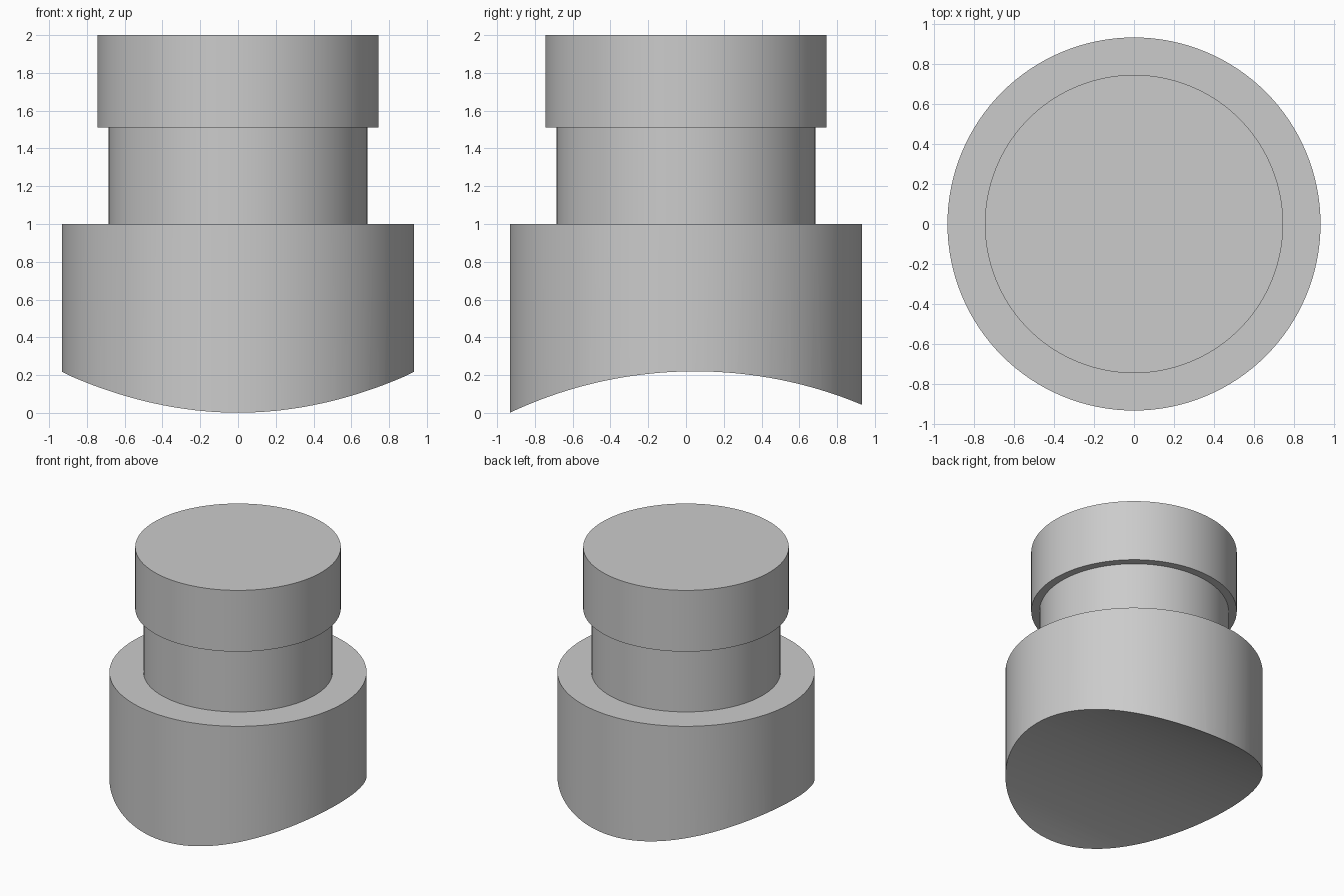
import bpy, bmesh
from math import pi, radians
from mathutils import Matrix, Vector

SIDES = 128

cube = bpy.data.objects.get("Cube")
if cube:
    bpy.data.objects.remove(cube)

# Plain grey material
grey = bpy.data.materials.new("light_grey")
grey.use_nodes = True
colour = (0.6, 0.6, 0.6, 1)
grey.diffuse_color = colour
grey.node_tree.nodes["Principled BSDF"].inputs["Base Color"].default_value = colour


def make_object(name, bm):
    bmesh.ops.recalc_face_normals(bm, faces=bm.faces)
    mesh = bpy.data.meshes.new(name)
    bm.to_mesh(mesh)
    bm.free()
    mesh.materials.append(grey)
    obj = bpy.data.objects.new(name, mesh)
    bpy.context.collection.objects.link(obj)
    return obj


# Turned solid: wide base, narrow neck and overhanging cap
profile = [(0.932, -0.2), (0.932, 1), (0.685, 1), (0.685, 1.51), (0.745, 1.51), (0.745, 2)]
bm = bmesh.new()
rings = []
for radius, z in profile:
    ring = bmesh.ops.create_circle(bm, segments=SIDES, radius=radius,
                                   matrix=Matrix.Translation((0, 0, z)))["verts"]
    rings.append(ring)
for low, high in zip(rings, rings[1:]):
    for i in range(SIDES):
        j = (i + 1) % SIDES
        bm.faces.new((low[i], low[j], high[j], high[i]))
bm.faces.new(rings[0])
bm.faces.new(rings[-1])
plug = make_object("stepped_plug", bm)

# Large pipe-shaped cutter running along x, which hollows the underside
saddle_radius, saddle_top, saddle_y = 2.3, 0.22, 0.047
bm = bmesh.new()
place = Matrix.Translation((0, saddle_y, saddle_top - saddle_radius)) @ Matrix.Rotation(pi / 2, 4, "Y")
bmesh.ops.create_cone(bm, cap_ends=True, segments=256, radius1=saddle_radius,
                      radius2=saddle_radius, depth=3, matrix=place)
cutter = make_object("saddle_cutter", bm)
cutter.hide_render = True

bpy.ops.object.select_all(action="DESELECT")
plug.select_set(True)
bpy.context.view_layer.objects.active = plug
cut = plug.modifiers.new("saddle_cut", "BOOLEAN")
cut.operation = "DIFFERENCE"
cut.solver = "EXACT"
cut.object = cutter
bpy.ops.object.modifier_apply(modifier=cut.name)
bpy.data.objects.remove(cutter)

# Smooth round walls with crisp rims
bpy.ops.object.shade_smooth_by_angle(angle=radians(30))
